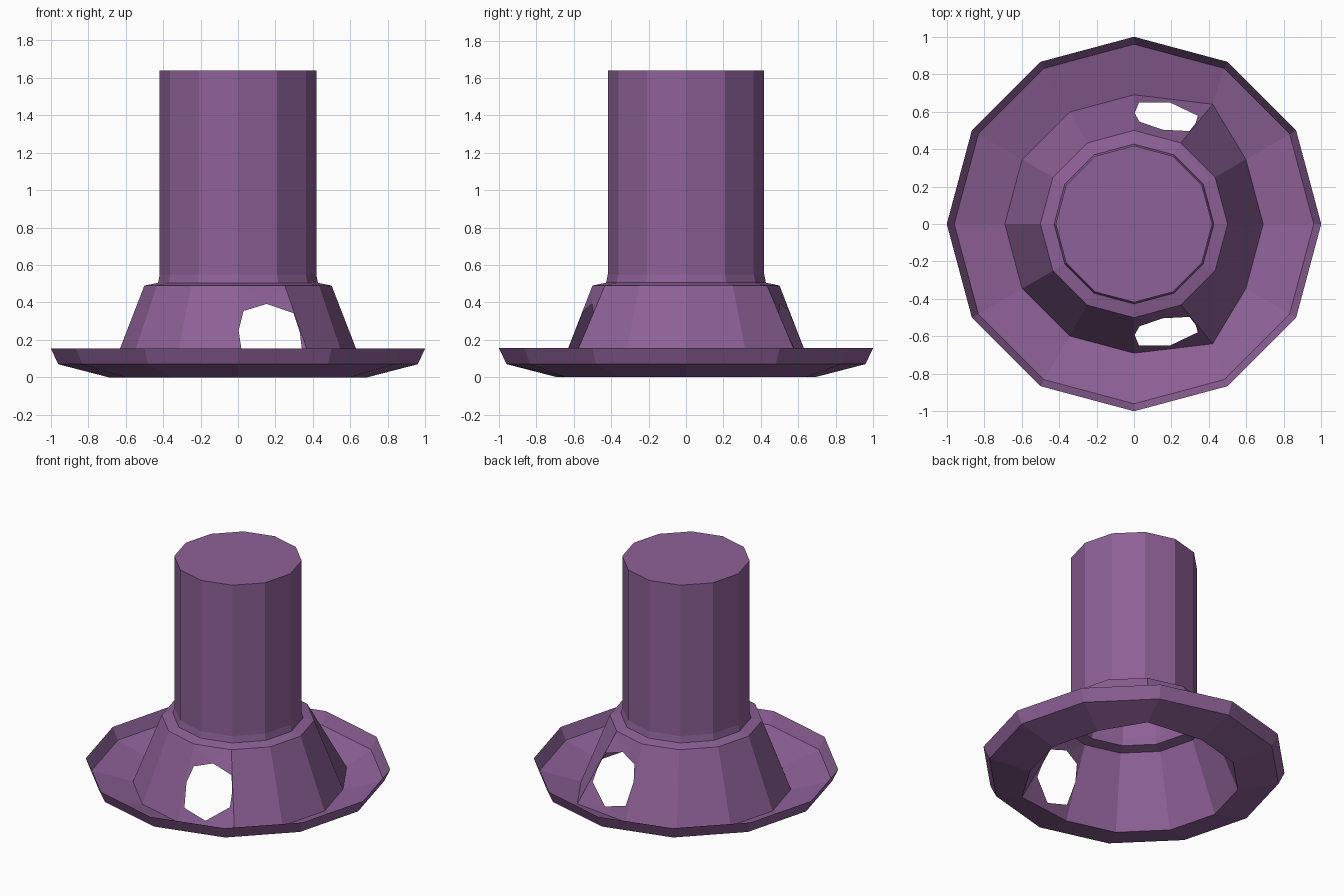
import bpy, bmesh, math
from mathutils import Vector

if "Cube" in bpy.data.objects:
    bpy.data.objects.remove(bpy.data.objects["Cube"])

SIDES = 12
mat = bpy.data.materials.new("purple")
mat.diffuse_color = (0.27, 0.12, 0.31, 1)
mat.use_nodes = True
mat.node_tree.nodes["Principled BSDF"].inputs["Base Color"].default_value = mat.diffuse_color


def lathe(bm, profile):
    rings = [[bm.verts.new((r * math.cos(math.tau * i / SIDES),
                            r * math.sin(math.tau * i / SIDES), z))
              for i in range(SIDES)] for r, z in profile]
    for a, b in zip(rings, rings[1:]):
        for i in range(SIDES):
            j = (i + 1) % SIDES
            bm.faces.new((a[i], a[j], b[j], b[i]))
    return rings


def finish(bm, name):
    bmesh.ops.recalc_face_normals(bm, faces=bm.faces)
    me = bpy.data.meshes.new(name)
    bm.to_mesh(me)
    bm.free()
    me.materials.append(mat)
    bpy.context.collection.objects.link(bpy.data.objects.new(name, me))


# Crown: tall tube closed at the top, open below
bm = bmesh.new()
rings = lathe(bm, [(0.427, 0.505), (0.418, 0.55), (0.418, 1.64)])
bm.faces.new(rings[-1])
finish(bm, "crown")

# Brim and flared band: one thin sheet
bm = bmesh.new()
rings = lathe(bm, [(1.0, 0.155), (0.96, 0.07), (0.69, 0), (0.5, 0.49), (0.427, 0.505)])
low, top = rings[2], rings[3]

# Opening outline in (across, up) coordinates of the band panel
HOLE = [(.07, .19), (.48, .09), (.93, .316), (.98, .49),
        (.985, .70), (.54, .80), (.10, .724), (.01, .51)]

# Front and back panels: corner pulled out, opening cut through
for mid, side, sign in ((9, 10, -1), (3, 2, 1)):
    low[side].co = (0.42, sign * 0.64, 0)
    corners = [low[mid], low[side], top[side], top[mid]]
    bm.faces.remove(next(f for f in bm.faces if set(f.verts) == set(corners)))
    a, b, c, d = [v.co.copy() for v in corners]
    h = [bm.verts.new(a.lerp(b, u).lerp(d.lerp(c, u), v)) for u, v in HOLE]
    for k in range(4):
        p, q = corners[k], corners[(k + 1) % 4]
        h0, h1, h2 = h[2 * k - 1], h[2 * k], h[2 * k + 1]
        for tri in ((p, h1, h0), (p, h2, h1), (p, q, h2)):
            bm.faces.new(tri)
finish(bm, "brim_and_band")
